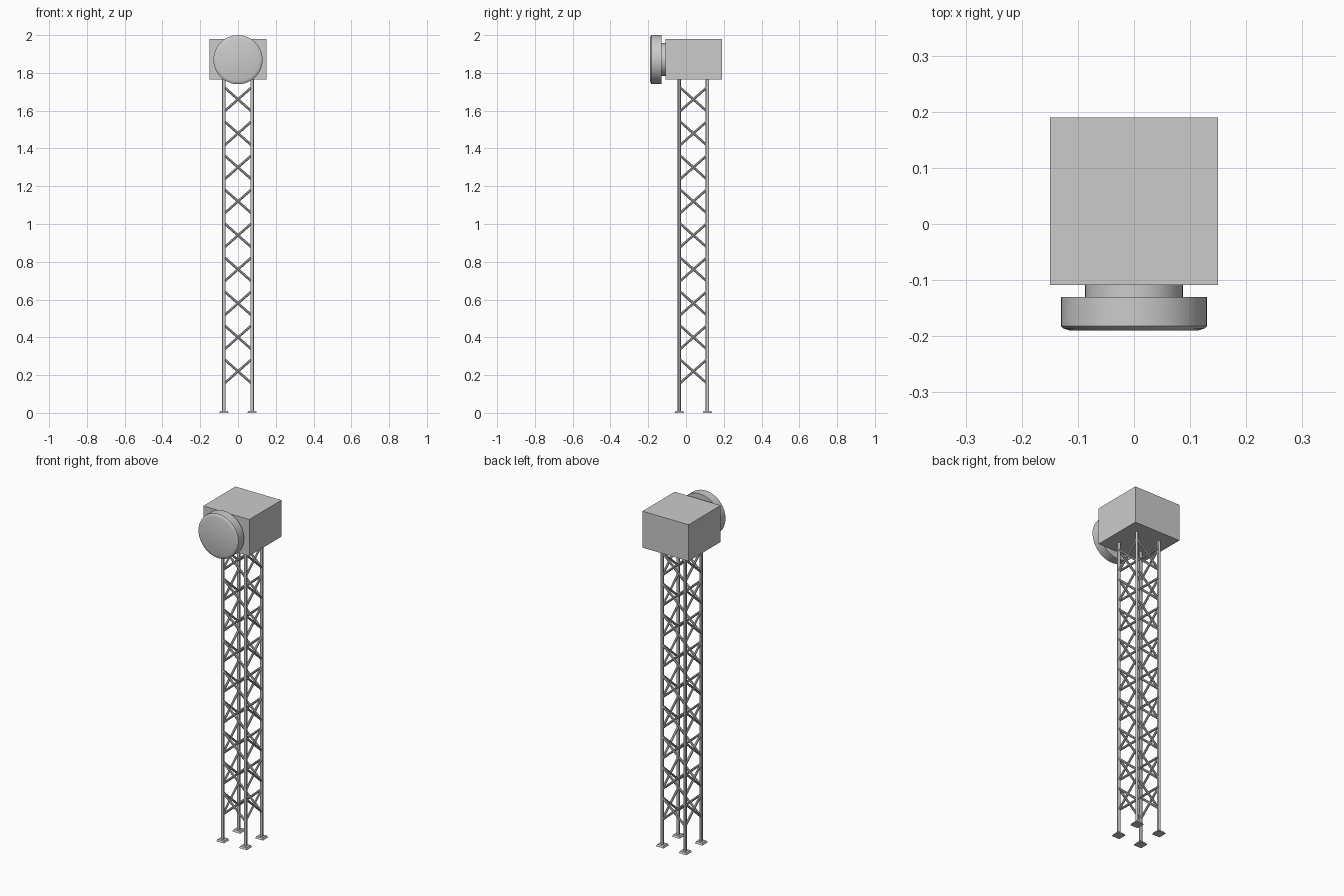
import bpy, bmesh, math
from mathutils import Vector

if "Cube" in bpy.data.objects:
    bpy.data.objects.remove(bpy.data.objects["Cube"])

CY = 0.039          # tower centre in y
H = 0.0745          # half spacing of the legs
BOX_BOTTOM, BOX_TOP = 1.765, 1.98


def finish(name, bm, smooth=False):
    bmesh.ops.recalc_face_normals(bm, faces=bm.faces)
    me = bpy.data.meshes.new(name)
    bm.to_mesh(me)
    bm.free()
    ob = bpy.data.objects.new(name, me)
    bpy.context.collection.objects.link(ob)
    if smooth:
        bpy.ops.object.select_all(action='DESELECT')
        ob.select_set(True)
        bpy.context.view_layer.objects.active = ob
        bpy.ops.object.shade_smooth_by_angle(angle=math.radians(30))
    return ob


def box(name, lo, hi, top_scale=1.0):
    bm = bmesh.new()
    bmesh.ops.create_cube(bm, size=1)
    for v in bm.verts:
        s = top_scale if v.co.z > 0 else 1.0
        for i in range(3):
            k = s if i < 2 else 1.0
            v.co[i] = (lo[i] + hi[i]) / 2 + v.co[i] * k * (hi[i] - lo[i])
    return finish(name, bm)


def tube(name, a, b, radius, sides=12):
    a, b = Vector(a), Vector(b)
    bm = bmesh.new()
    bmesh.ops.create_cone(bm, cap_ends=True, segments=sides, radius1=radius,
                          radius2=radius, depth=(b - a).length)
    rot = (b - a).to_track_quat('Z', 'Y')
    for v in bm.verts:
        v.co = rot @ v.co + (a + b) / 2
    return finish(name, bm, True)


def lathe_y(name, profile, cz, sides=48):
    # profile of (radius, y) spun around a y-parallel axis
    bm = bmesh.new()
    rings = []
    for r, y in profile:
        rings.append([bm.verts.new((r * math.cos(2 * math.pi * i / sides), y,
                                    cz + r * math.sin(2 * math.pi * i / sides)))
                      for i in range(sides)])
    for p, q in zip(rings, rings[1:]):
        for i in range(sides):
            j = (i + 1) % sides
            bm.faces.new((p[i], p[j], q[j], q[i]))
    bm.faces.new(rings[0])
    bm.faces.new(rings[-1])
    return finish(name, bm, True)


# Head: housing box with round dial on a short neck
box("housing", (-0.15, -0.109, BOX_BOTTOM), (0.15, 0.19, BOX_TOP))
lathe_y("dial_neck", [(0.087, -0.105), (0.087, -0.132)], 1.87)
lathe_y("dial", [(0.13, -0.13), (0.13, -0.182), (0.126, -0.186), (0.114, -0.19)], 1.87)

# Legs and feet
corners = [(-H, CY - H), (H, CY - H), (H, CY + H), (-H, CY + H)]
for x, y in corners:
    tube("leg", (x, y, 0.005), (x, y, BOX_BOTTOM + 0.003), 0.009)
    box("foot", (x - 0.025, y - 0.025, 0), (x + 0.025, y + 0.025, 0.011), 0.8)

# Crossed braces on all four sides
for side in range(4):
    (x0, y0), (x1, y1) = corners[side], corners[(side + 1) % 4]
    for level in range(9):
        z = 0.22 + 0.18 * level
        for d in (-0.066, 0.066):
            tube("brace", (x0, y0, z - d), (x1, y1, z + d), 0.0065, 8)
